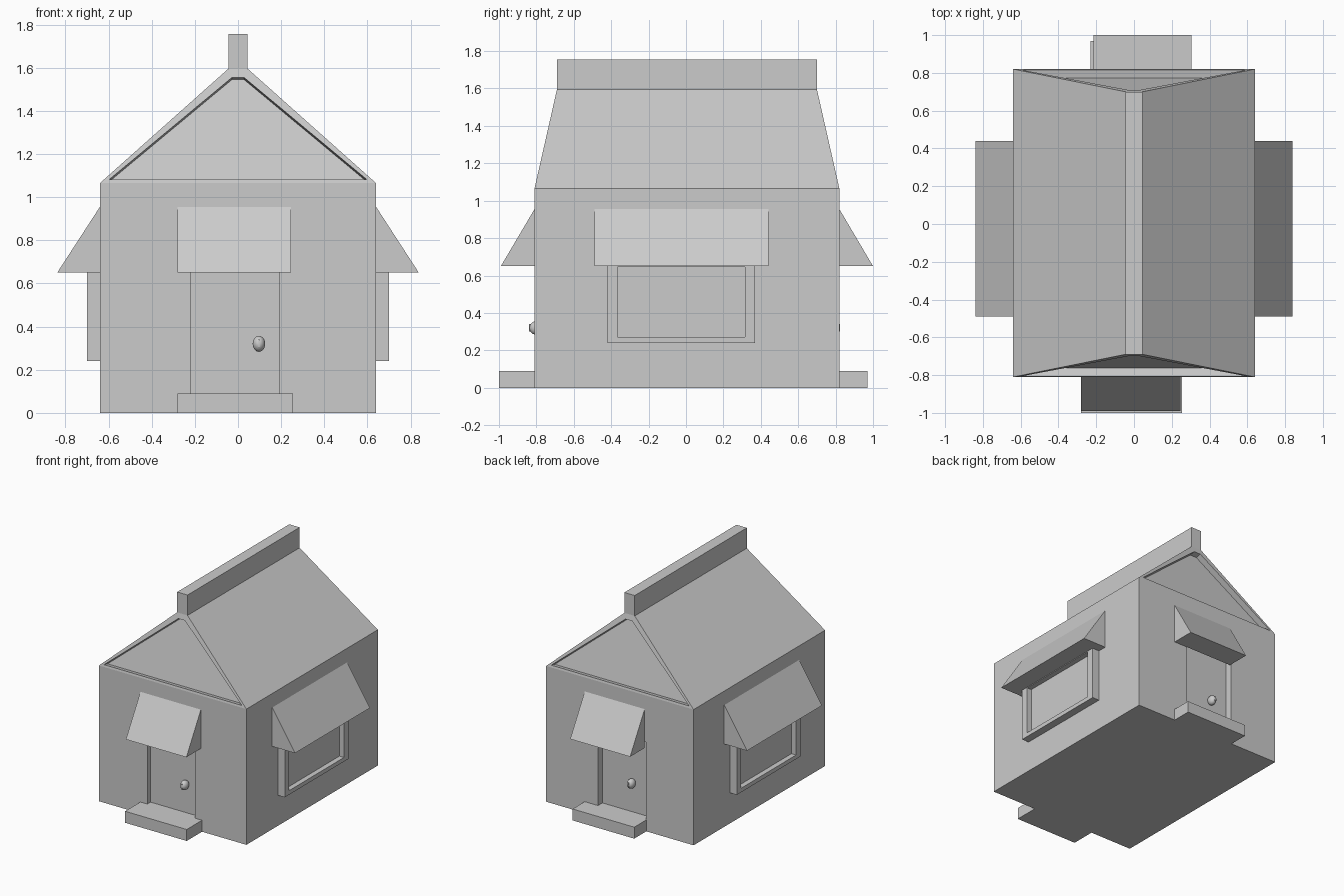
import bpy, bmesh
from mathutils import Vector

if "Cube" in bpy.data.objects:
    bpy.data.objects.remove(bpy.data.objects["Cube"])


def add_object(name, bm):
    bmesh.ops.recalc_face_normals(bm, faces=bm.faces)
    mesh = bpy.data.meshes.new(name)
    bm.to_mesh(mesh)
    bm.free()
    ob = bpy.data.objects.new(name, mesh)
    bpy.context.collection.objects.link(ob)
    return ob


def box(name, lo, hi):
    lo, hi = Vector(lo), Vector(hi)
    bm = bmesh.new()
    bmesh.ops.create_cube(bm, size=1)
    for v in bm.verts:
        v.co = (lo + hi) / 2 + v.co * (hi - lo)
    return add_object(name, bm)


def cut(target, cutter):
    m = target.modifiers.new("cut", 'BOOLEAN')
    m.operation = 'DIFFERENCE'
    m.solver = 'EXACT'
    m.object = cutter
    cutter.hide_render = True
    cutter.hide_set(True)


def wedge(name, axis, a, b, wall, out, z0=0.65, z1=0.955):
    """Triangular awning running a..b along axis, leaning from wall to out."""
    bm = bmesh.new()
    ends = []
    for t in (a, b):
        pts = [(wall, z0), (out, z0), (wall, z1)]
        ends.append([bm.verts.new((t, d, z) if axis == 'x' else (d, t, z)) for d, z in pts])
    for e in ends:
        bm.faces.new(e)
    for i in range(3):
        j = (i + 1) % 3
        bm.faces.new((ends[0][i], ends[0][j], ends[1][j], ends[1][i]))
    return add_object(name, bm)


# House body with roof: three stacked rectangles
bm = bmesh.new()
rings = []
for hx, y0, y1, z in [(0.64, -0.81, 0.82, 0), (0.64, -0.81, 0.82, 1.065),
                      (0.045, -0.69, 0.70, 1.595)]:
    rings.append([bm.verts.new(p) for p in
                  [(-hx, y0, z), (hx, y0, z), (hx, y1, z), (-hx, y1, z)]])
bm.faces.new(rings[0][::-1])
bm.faces.new(rings[2])
gables = []
for r in range(2):
    for i in range(4):
        j = (i + 1) % 4
        f = bm.faces.new((rings[r][i], rings[r][j], rings[r + 1][j], rings[r + 1][i]))
        if r == 1 and i in (0, 2):
            gables.append(f)
bm.normal_update()
# Recessed gable panels
bmesh.ops.inset_individual(bm, faces=gables, thickness=0.045, depth=0)
bmesh.ops.inset_individual(bm, faces=gables, thickness=0, depth=-0.045)
house = add_object("house_body", bm)

# Door recesses
cut(house, box("front_door_cutter", (-0.22, -0.9, 0.09), (0.193, -0.77, 0.70)))
cut(house, box("back_door_cutter", (-0.225, 0.765, 0.09), (0.19, 0.9, 0.70)))

# Ridge beam
box("ridge_beam", (-0.045, -0.69, 1.59), (0.045, 0.70, 1.755))

# Door steps and awnings
box("front_step", (-0.28, -1.0, 0), (0.255, -0.80, 0.09))
box("back_step", (-0.23, 0.81, 0), (0.305, 0.97, 0.09))
wedge("front_awning", 'x', -0.28, 0.245, -0.81, -0.99)
wedge("back_awning", 'x', -0.215, 0.305, 0.82, 1.0)

# Door knobs with key ridge
for side, x, y, s in (("front", 0.097, -0.80, -1), ("back", -0.075, 0.785, 1)):
    bm = bmesh.new()
    bmesh.ops.create_uvsphere(bm, u_segments=20, v_segments=12, radius=1)
    for v in bm.verts:
        v.co = Vector((x + v.co.x * 0.029, y + v.co.y * 0.037, 0.32 + v.co.z * 0.037))
    for f in bm.faces:
        f.smooth = True
    add_object(side + "_knob", bm)
    ys = sorted((y, y + s * 0.039))
    box(side + "_key_ridge", (x - 0.003, ys[0], 0.30), (x + 0.003, ys[1], 0.34))

# Side windows: frame with recessed pane, plus awning
for side, s in (("right", 1), ("left", -1)):
    def wbox(part, x0, x1, y0, y1, z0, z1):
        xs = sorted((s * x0, s * x1))
        return box(f"{side}_{part}", (xs[0], y0, z0), (xs[1], y1, z1))
    frame = wbox("window_frame", 0.63, 0.70, -0.42, 0.37, 0.24, 0.68)
    cut(frame, wbox("window_cutter", 0.66, 0.80, -0.365, 0.315, 0.272, 0.645))
    wedge(side + "_awning", 'y', -0.49, 0.44, s * 0.64, s * 0.838)
